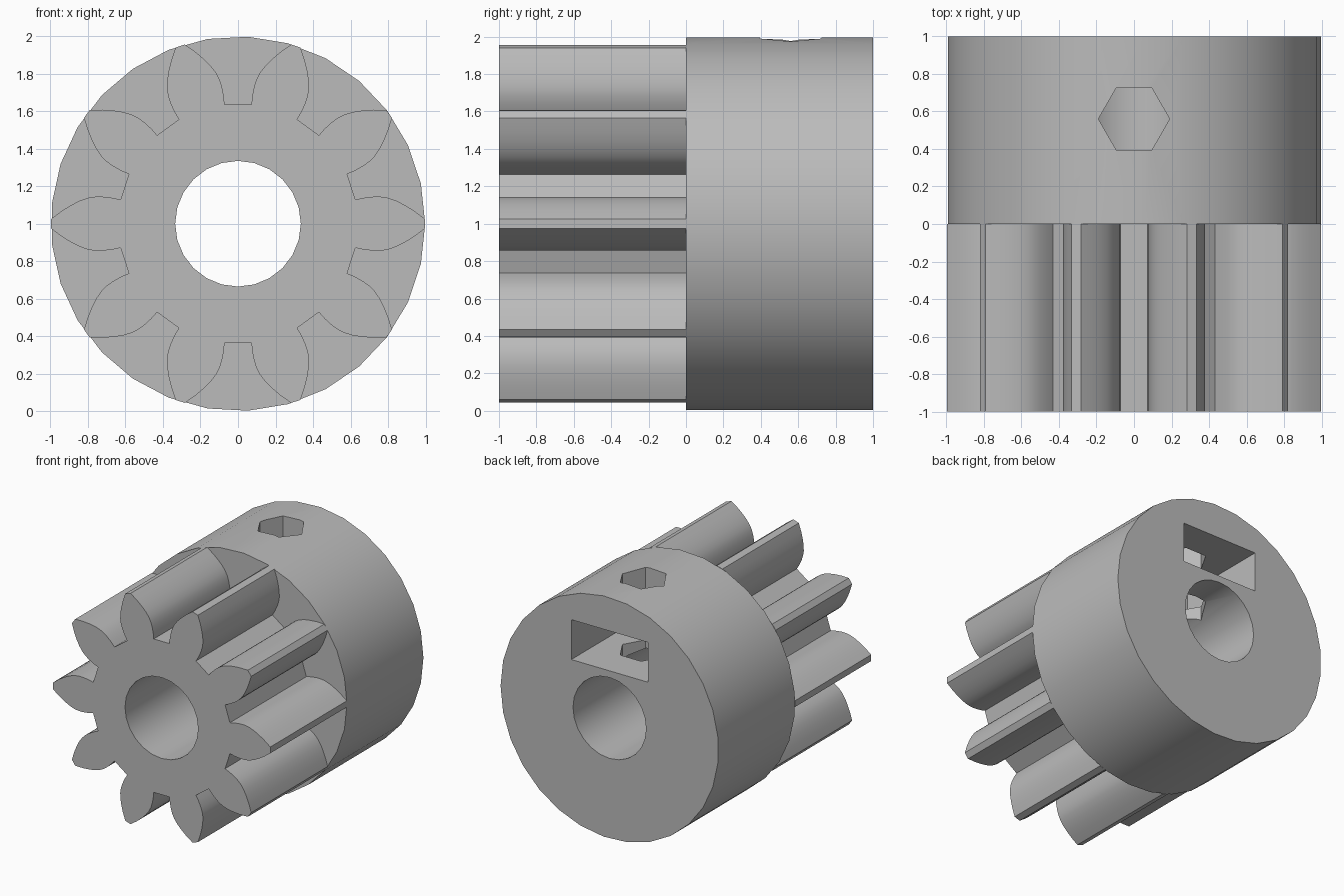
import bpy, bmesh, math
from mathutils import Vector

if "Cube" in bpy.data.objects:
    bpy.data.objects.remove(bpy.data.objects["Cube"], do_unlink=True)

grey = bpy.data.materials.new("plain grey")
grey.use_nodes = True
colour = (0.5, 0.5, 0.5, 1)
grey.diffuse_color = colour
grey.node_tree.nodes["Principled BSDF"].inputs["Base Color"].default_value = colour

CENTRE = 1.0   # height of the shaft axis


def circle(radius, sides):
    return [(radius * math.cos(math.tau * i / sides),
             radius * math.sin(math.tau * i / sides)) for i in range(sides)]


def prism(name, outline, axis, start, end):
    """Extrude a closed outline along the y or z axis."""
    def place(p, t):
        return Vector((p[0], t, p[1] + CENTRE)) if axis == "y" else Vector((p[0], p[1], t))
    bm = bmesh.new()
    face = bm.faces.new([bm.verts.new(place(p, start)) for p in outline])
    top = bmesh.ops.extrude_face_region(bm, geom=[face])["geom"]
    shift = place((0, 0), end) - place((0, 0), start)
    bmesh.ops.translate(bm, vec=shift, verts=[v for v in top if isinstance(v, bmesh.types.BMVert)])
    bmesh.ops.recalc_face_normals(bm, faces=bm.faces)
    mesh = bpy.data.meshes.new(name)
    bm.to_mesh(mesh)
    bm.free()
    mesh.materials.append(grey)
    obj = bpy.data.objects.new(name, mesh)
    bpy.context.collection.objects.link(obj)
    return obj


def select(obj):
    bpy.ops.object.select_all(action="DESELECT")
    obj.select_set(True)
    bpy.context.view_layer.objects.active = obj


def cut(obj, cutter):
    mod = obj.modifiers.new("cut", "BOOLEAN")
    mod.operation = "DIFFERENCE"
    mod.solver = "EXACT"
    mod.object = cutter
    select(obj)
    bpy.ops.object.modifier_apply(modifier=mod.name)


# Gear outline: one mirrored tooth flank repeated round the axis
TEETH = 10
flank = [(0.626, 0.128), (0.67, 0.138), (0.722, 0.144), (0.762, 0.144),
         (0.80, 0.138), (0.845, 0.122), (0.89, 0.099), (0.94, 0.068), (0.996, 0.026)]
tooth = [(x, -y) for x, y in flank] + flank[::-1]
gear_outline = []
for i in range(TEETH):
    a = math.tau * i / TEETH
    gear_outline += [(x * math.cos(a) - y * math.sin(a),
                      x * math.sin(a) + y * math.cos(a)) for x, y in tooth]

gear = prism("gear_teeth", gear_outline, "y", -1, 0)
hub = prism("hub", circle(0.998, 29), "y", 0, 1)

# Shaft bore, nut slot in the back and hexagonal screw hole from the top
bore = prism("bore_cutter", circle(0.335, 24), "y", -1.2, 1.2)
slot = prism("slot_cutter", [(-0.35, 0.39), (0.35, 0.39), (0.35, 0.72), (-0.35, 0.72)],
             "y", 0.21, 1.2)
screw = prism("screw_cutter", [(x, y + 0.56) for x, y in circle(0.19, 6)],
              "z", CENTRE + 0.1, 2.2)

cut(gear, bore)
for cutter in (bore, slot, screw):
    cut(hub, cutter)
for cutter in (bore, slot, screw):
    bpy.data.objects.remove(cutter, do_unlink=True)

for obj in (gear, hub):
    select(obj)
    bpy.ops.object.shade_smooth_by_angle(angle=math.radians(30))
